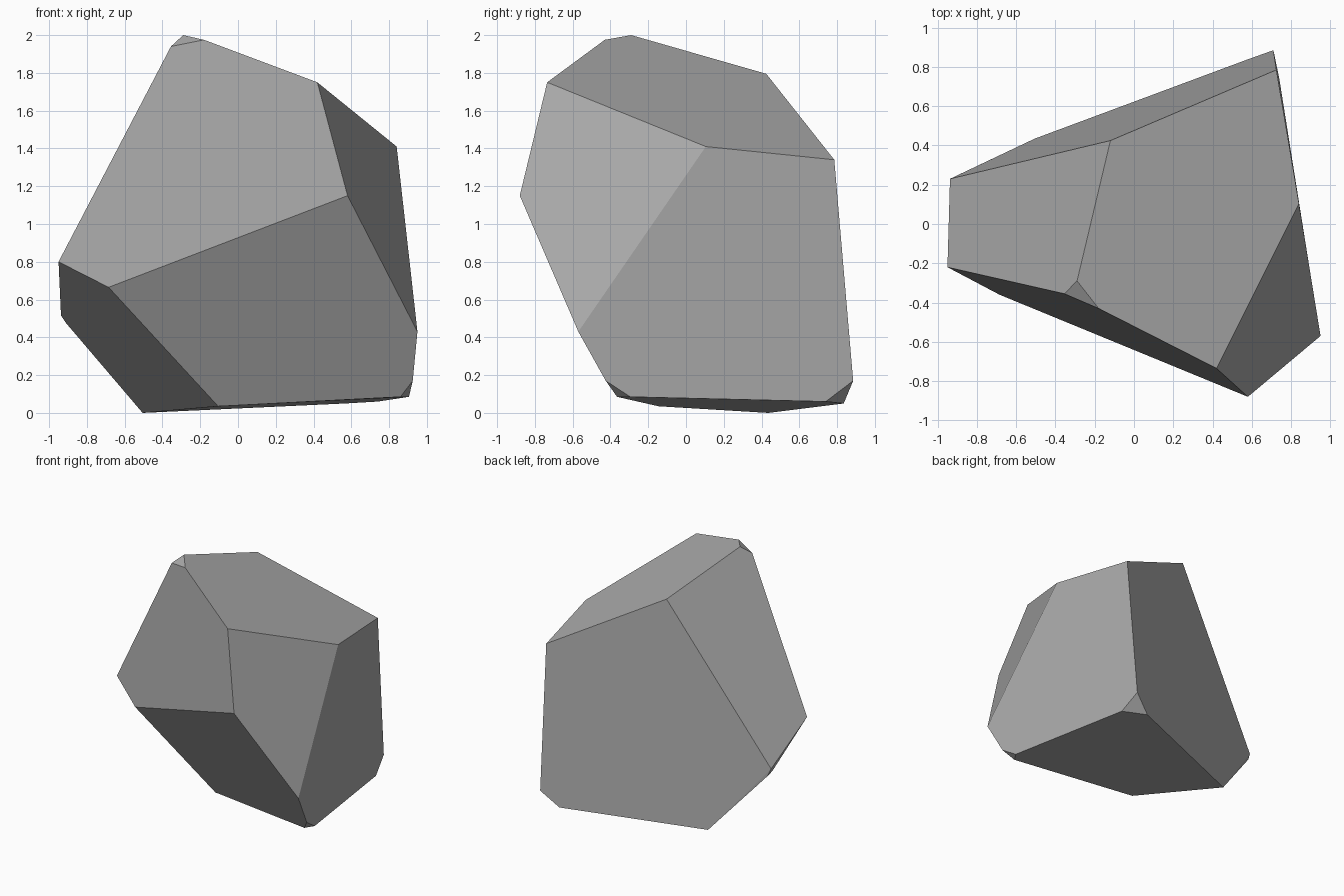
import bpy
import bmesh
import math

default_cube = bpy.data.objects.get("Cube")
if default_cube:
    bpy.data.objects.remove(default_cube, do_unlink=True)


def flat_material(name, colour):
    material = bpy.data.materials.new(name)
    material.use_nodes = True
    material.diffuse_color = colour
    shader = material.node_tree.nodes["Principled BSDF"]
    shader.inputs["Base Color"].default_value = colour
    shader.inputs["Roughness"].default_value = 0.9
    return material


def hull_object(name, corners, material, flat_angle):
    """Wrap the corners in a convex skin and merge nearly flat triangles."""
    bm = bmesh.new()
    for corner in corners:
        bm.verts.new(corner)
    hull = bmesh.ops.convex_hull(bm, input=bm.verts[:])
    loose = {v for v in hull["geom_interior"] + hull["geom_unused"]
             if isinstance(v, bmesh.types.BMVert) and v.is_valid and not v.link_faces}
    bmesh.ops.delete(bm, geom=list(loose), context="VERTS")
    bmesh.ops.dissolve_limit(bm, angle_limit=math.radians(flat_angle),
                             verts=bm.verts[:], edges=bm.edges[:])
    bmesh.ops.recalc_face_normals(bm, faces=bm.faces[:])
    for face in bm.faces:
        face.smooth = False
    mesh = bpy.data.meshes.new(name)
    bm.to_mesh(mesh)
    bm.free()
    mesh.materials.append(material)
    rock = bpy.data.objects.new(name, mesh)
    bpy.context.collection.objects.link(rock)
    return rock


# Chipped peak and the ridge running down to the front
peak = [(-.29, -.29, 2), (-.355, -.355, 1.94), (-.18, -.43, 1.975)]
shoulders = [(.42, -.735, 1.75), (-.12, .425, 1.795),
             (.84, .105, 1.41), (.725, .785, 1.34)]

# Widest corners around the middle
waist = [(.58, -.88, 1.15), (.95, -.57, .43),
         (-.95, -.22, .8), (-.685, -.36, .665)]
left_chip = [(-.937, .23, .54), (-.937, .215, .515), (-.91, .243, .475)]

# Underside with two chipped corners
base = [(-.505, .435, 0), (-.105, -.145, .035)]
front_chip = [(.925, -.425, .17), (.86, -.365, .085), (.905, -.295, .085)]
back_chip = [(.71, .885, .17), (.57, .835, .05), (.74, .74, .06)]

stone_grey = flat_material("stone grey", (.4, .4, .4, 1))
hull_object("rock", peak + shoulders + waist + left_chip + base + front_chip + back_chip,
            stone_grey, 4)
